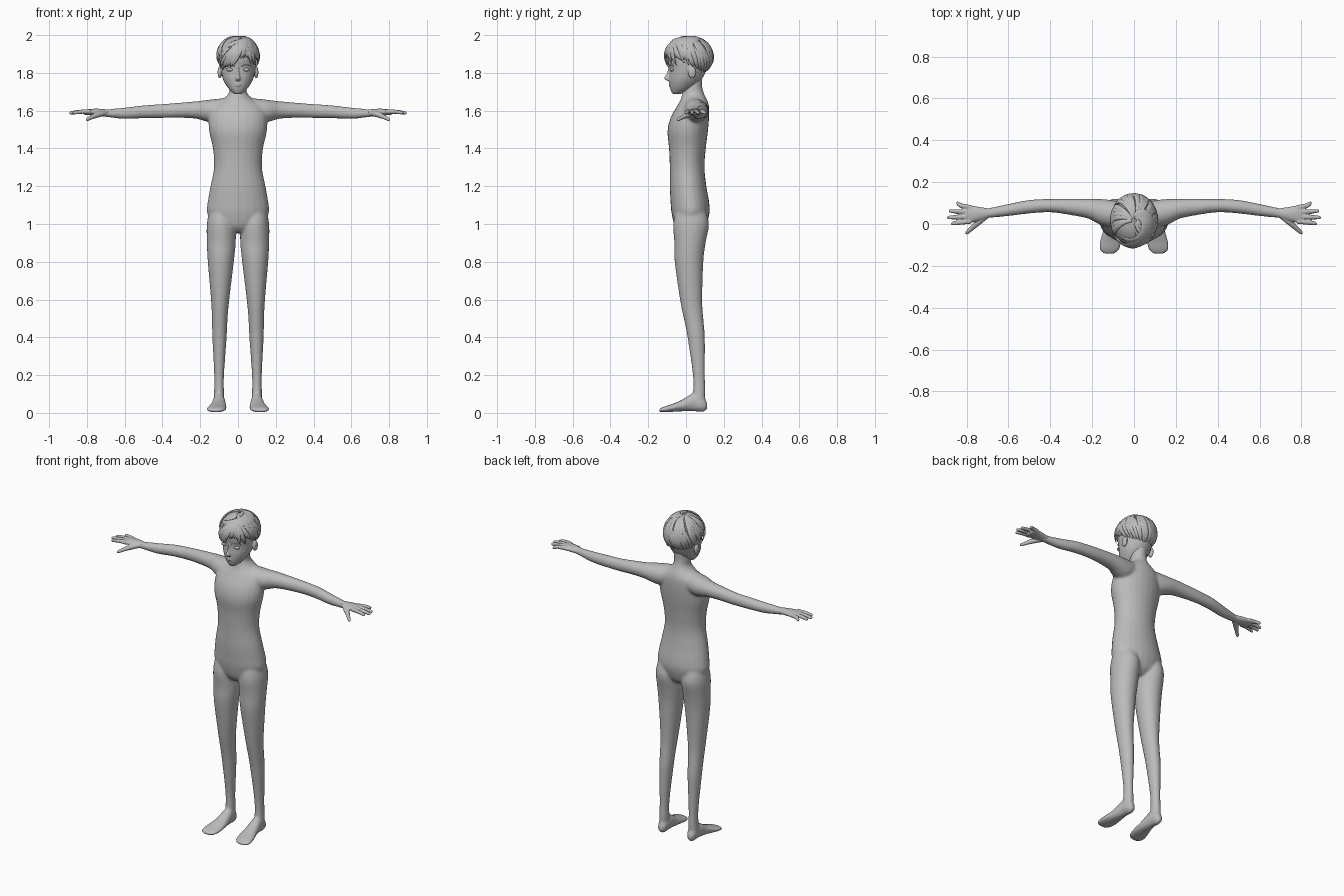
import bpy, bmesh, math, random
from mathutils import Vector, Matrix

random.seed(4)
cube = bpy.data.objects.get("Cube")
if cube:
    bpy.data.objects.remove(cube, do_unlink=True)

grey = bpy.data.materials.new("plain grey")
grey.use_nodes = True
colour = (0.5, 0.5, 0.5, 1)
grey.diffuse_color = colour
grey.node_tree.nodes["Principled BSDF"].inputs["Base Color"].default_value = colour


def refine(rows, steps=4):
    """Smooth a short list of sections with a Catmull-Rom curve."""
    out = []
    for i in range(len(rows) - 1):
        p0, p1 = rows[max(i - 1, 0)], rows[i]
        p2, p3 = rows[i + 1], rows[min(i + 2, len(rows) - 1)]
        for s in range(steps):
            t = s / steps
            out.append([b + 0.5 * t * (c - a + t * (2*a - 5*b + 4*c - d + t * (3*(b - c) + d - a)))
                        for a, b, c, d in zip(p0, p1, p2, p3)])
    return out + [list(rows[-1])]


def skin(bm, rings, caps=True):
    """Join rings of points into a tube."""
    loops = [[bm.verts.new(p) for p in ring] for ring in rings]
    n = len(loops[0])
    for a, b in zip(loops, loops[1:]):
        for i in range(n):
            j = (i + 1) % n
            bm.faces.new((a[i], a[j], b[j], b[i]))
    if caps:
        bm.faces.new(loops[0][::-1])
        bm.faces.new(loops[-1])


def loft(bm, axis, rows, n=24):
    """Rows hold position on the axis, then the extents on the other two axes."""
    others = [k for k in range(3) if k != axis]
    rings = []
    for t, a0, a1, b0, b1 in refine(rows):
        ring = []
        for i in range(n):
            w = math.tau * i / n
            p = Vector()
            p[axis] = t
            p[others[0]] = (a0 + a1) / 2 + (a1 - a0) / 2 * math.cos(w)
            p[others[1]] = (b0 + b1) / 2 + (b1 - b0) / 2 * math.sin(w)
            ring.append(p)
        rings.append(ring)
    skin(bm, rings)


def tube(bm, rows, centre=None, flat=1.0, n=10):
    """Tapered tube through x, y, z, radius rows; flattened towards a centre."""
    rows = refine(rows, 3)
    pts = [Vector(r[:3]) for r in rows]
    rings = []
    for i, p in enumerate(pts):
        tangent = (pts[min(i + 1, len(pts) - 1)] - pts[max(i - 1, 0)]).normalized()
        out = (p - centre) if centre else Vector((0, 0, 1))
        side = tangent.cross(out).normalized()
        up = side.cross(tangent).normalized()
        r = rows[i][3]
        rings.append([p + side * r * math.cos(math.tau * k / n)
                      + up * r * flat * math.sin(math.tau * k / n) for k in range(n)])
    skin(bm, rings)


def blob(bm, centre, size):
    m = Matrix.Translation(centre) @ Matrix.Diagonal((*size, 1))
    bmesh.ops.create_uvsphere(bm, u_segments=20, v_segments=12, radius=1, matrix=m)


def mirror(bm):
    copy = bmesh.ops.duplicate(bm, geom=bm.verts[:] + bm.edges[:] + bm.faces[:])["geom"]
    for v in copy:
        if isinstance(v, bmesh.types.BMVert):
            v.co.x = -v.co.x


def finish(name, bm, voxel=0, smooth=0):
    bmesh.ops.recalc_face_normals(bm, faces=bm.faces[:])
    mesh = bpy.data.meshes.new(name)
    bm.to_mesh(mesh)
    bm.free()
    mesh.materials.append(grey)
    mesh.polygons.foreach_set("use_smooth", [True] * len(mesh.polygons))
    ob = bpy.data.objects.new(name, mesh)
    bpy.context.collection.objects.link(ob)
    if voxel:
        m = ob.modifiers.new("blend", "REMESH")
        m.mode, m.voxel_size, m.use_smooth_shade = "VOXEL", voxel, True
        m = ob.modifiers.new("soften", "SMOOTH")
        m.factor, m.iterations = 0.5, smooth
    return ob


# Body: limbs first, mirrored, then the trunk
bm = bmesh.new()
loft(bm, 2, [(1.08, .03, .15, -.05, .1), (1.0, .012, .165, -.068, .122), (.9, .012, .165, -.062, .104),
             (.8, .022, .16, -.06, .092), (.6, .046, .143, -.032, .086), (.5, .055, .138, -.012, .092),
             (.4, .06, .136, .008, .1), (.2, .074, .126, .036, .1), (.1, .074, .127, .036, .103),
             (.03, .075, .13, .03, .1)])
loft(bm, 1, [(.112, .088, .115, .02, .05), (.09, .073, .127, .005, .09), (.04, .068, .132, .008, .105),
             (-.02, .062, .145, .008, .07), (-.08, .06, .163, .005, .045), (-.12, .068, .167, .003, .032),
             (-.143, .09, .145, .006, .02)])
loft(bm, 0, [(.03, -.02, .1, 1.55, 1.67), (.12, -.015, .116, 1.535, 1.662), (.17, .0, .12, 1.543, 1.656),
             (.22, .026, .121, 1.557, 1.65), (.3, .042, .121, 1.562, 1.643), (.4, .056, .12, 1.561, 1.635),
             (.5, .05, .115, 1.56, 1.628), (.6, .038, .096, 1.556, 1.616), (.7, .028, .075, 1.567, 1.607),
             (.73, .026, .075, 1.57, 1.607)])
mirror(bm)
loft(bm, 2, [(.955, -.05, .05, -.03, .07), (.99, -.13, .13, -.06, .105), (1.06, -.164, .164, -.077, .125),
             (1.12, -.16, .16, -.082, .122), (1.2, -.146, .146, -.086, .108), (1.3, -.127, .127, -.086, .098),
             (1.4, -.133, .133, -.09, .105), (1.49, -.153, .153, -.098, .116), (1.56, -.155, .155, -.083, .122),
             (1.62, -.14, .14, -.05, .122), (1.655, -.09, .09, -.03, .113), (1.69, -.05, .05, -.02, .096),
             (1.73, -.045, .045, -.01, .086), (1.79, -.045, .045, .0, .088)])
finish("body", bm, .007, 8)

# Hands
bm = bmesh.new()
loft(bm, 0, [(.69, .03, .074, 1.57, 1.606), (.73, .018, .08, 1.572, 1.61), (.77, .008, .087, 1.575, 1.61),
             (.805, .004, .09, 1.577, 1.605), (.815, .015, .08, 1.58, 1.6)])
for y0, y1, tip in ((.012, .002, .875), (.035, .031, .893), (.058, .062, .885), (.079, .1, .85)):
    tube(bm, [(.78, y0, 1.594, .012), (.82, (y0 * 2 + y1) / 3, 1.595, .0115),
              ((.82 + tip) / 2, (y0 + y1 * 2) / 3, 1.592, .0105), (tip - .006, y1, 1.588, .0085),
              (tip, y1, 1.587, .004)])
tube(bm, [(.71, .036, 1.587, .015), (.745, .008, 1.578, .0155), (.775, -.02, 1.565, .0115),
          (.798, -.041, 1.553, .009), (.804, -.047, 1.55, .004)])
mirror(bm)
finish("hands", bm, .0035, 3)

# Head with ears, nose and lips
bm = bmesh.new()
blob(bm, (.097, .032, 1.803), (.011, .021, .032))
mirror(bm)
loft(bm, 2, [(1.687, -.014, .014, -.068, -.035), (1.7, -.034, .034, -.078, .0), (1.73, -.06, .06, -.087, .05),
             (1.77, -.081, .081, -.09, .086), (1.82, -.092, .092, -.088, .11), (1.87, -.097, .097, -.096, .123),
             (1.92, -.093, .093, -.09, .12), (1.96, -.07, .07, -.06, .092), (1.983, -.03, .03, -.02, .05)])
loft(bm, 2, [(1.84, -.006, .006, -.093, -.07), (1.8, -.008, .008, -.1, -.07), (1.773, -.013, .013, -.115, -.07),
             (1.762, -.014, .014, -.106, -.07), (1.757, -.008, .008, -.096, -.07)])
for z, w in ((1.743, .02), (1.733, .016)):
    blob(bm, (0, -.084, z), (w, .008, .0055))
finish("head", bm, .0035, 4)

# Eyes and brows
bm = bmesh.new()
blob(bm, (.043, -.074, 1.817), (.019, .012, .009))
tube(bm, [(.018, -.088, 1.836, .002), (.045, -.08, 1.842, .003), (.068, -.066, 1.836, .0015)])
mirror(bm)
finish("eyes_and_brows", bm)

# Hair: points on a rounded scalp, by azimuth (front is 0) and elevation
scalp = Vector((0, .015, 1.885))


def hair_point(az, el, lift=1.0):
    a, e = math.radians(az), math.radians(el)
    front = (1 + math.cos(a)) / 2
    r = math.cos(e)
    if el < 0:
        r = r ** (1 - .8 * front)
    return scalp + lift * Vector((.106 * r * math.sin(a), -.122 * r * math.cos(a), .109 * math.sin(e)))


def hairline(az):
    return -58 + 73 * (1 + math.cos(math.radians(az))) / 2


bm = bmesh.new()
rings = []
for k in range(13):
    t = k / 12
    rings.append([hair_point(az, 88 + (hairline(az) - 88) * t) for az in range(0, 360, 9)])
skin(bm, rings, caps=False)
finish("hair_cap", bm)


def lock(bm, a0, e0, a1, e1, width):
    rows = []
    for k in range(6):
        t = k / 5
        p = hair_point(a0 + (a1 - a0) * t, e0 + (e1 - e0) * t, 1.0 + .05 * math.sin(math.pi * t))
        rows.append((*p, width * (.35 + 1.3 * t) * (1 - t ** 3) + .001))
    tube(bm, rows, scalp, .35, 8)


# Locks round the sides and back swirl out of the crown
bm = bmesh.new()
for az in range(60, 304, 11):
    for start in (84, 45):
        lock(bm, az - 30 + random.uniform(-8, 8), start, az + random.uniform(-5, 5),
             hairline(az) + random.uniform(-3, 8), .016)
finish("hair_locks", bm)

# Fringe sweeps from a parting on the left over to the right
bm = bmesh.new()
for az in range(-72, 64, 8):
    drop = -32 if az < -12 else -4 - abs(az - 15) * .35
    lock(bm, 22 + random.uniform(-6, 6), 62, az, drop + random.uniform(-8, 6), .015)
    lock(bm, 160 + az * .3, 80, az + 4, 20 + random.uniform(-8, 8), .017)
finish("hair_fringe", bm)
